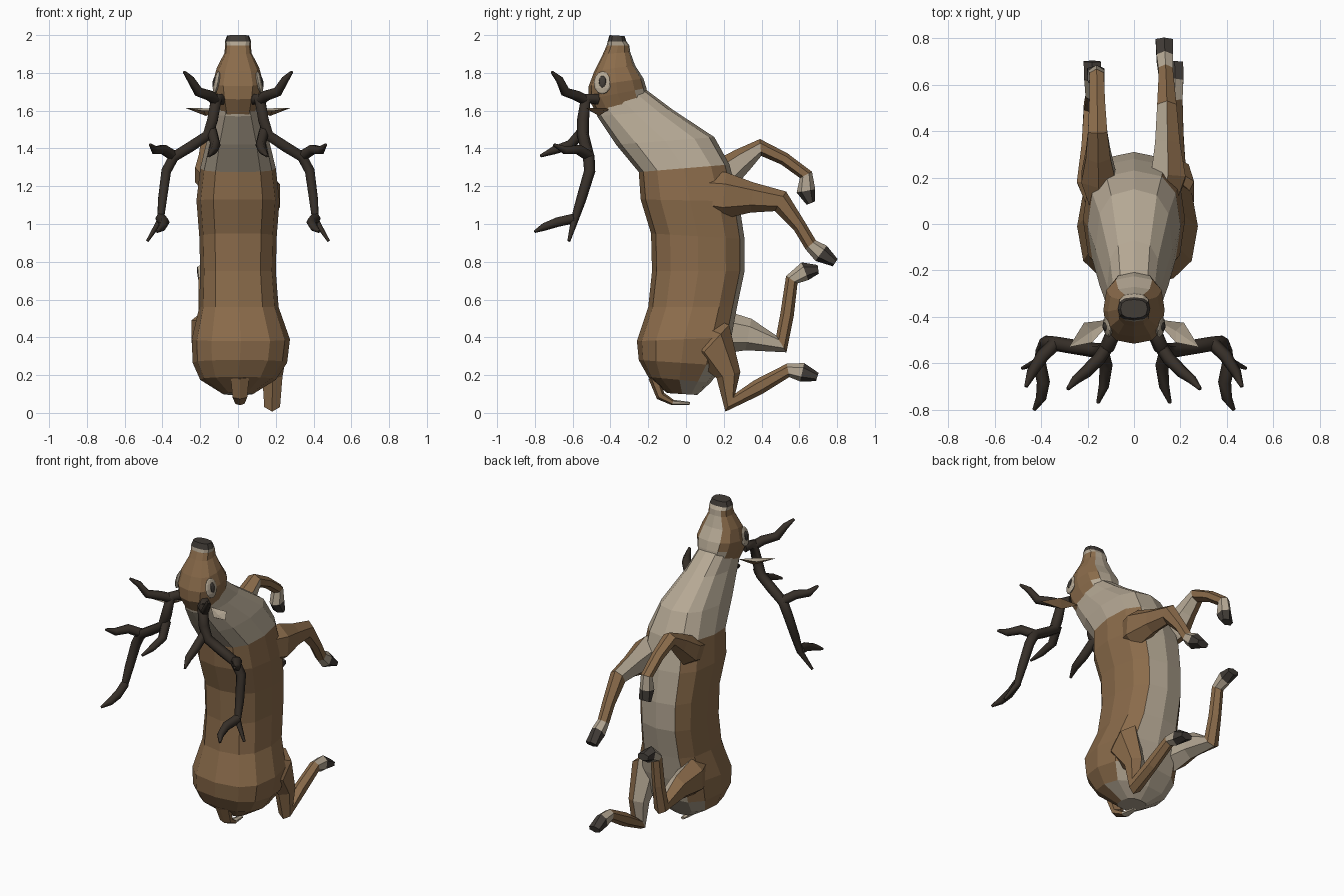
import bpy, bmesh, math
from mathutils import Vector

if "Cube" in bpy.data.objects:
    bpy.data.objects.remove(bpy.data.objects["Cube"])

BROWN, CREAM, HORN, DARK = range(4)
palette = []
for label, col in (("brown coat", (0.255, 0.147, 0.069)), ("cream fur", (0.46, 0.39, 0.295)),
                   ("dark antler", (0.038, 0.029, 0.022)), ("hoof grey", (0.052, 0.044, 0.037))):
    m = bpy.data.materials.new(label)
    m.diffuse_color = (*col, 1)
    m.use_nodes = True
    m.node_tree.nodes["Principled BSDF"].inputs["Base Color"].default_value = m.diffuse_color
    palette.append(m)

X = Vector((1, 0, 0))


def make_object(name, bm):
    bmesh.ops.recalc_face_normals(bm, faces=bm.faces)
    me = bpy.data.meshes.new(name)
    bm.to_mesh(me)
    bm.free()
    for m in palette:
        me.materials.append(m)
    ob = bpy.data.objects.new(name, me)
    bpy.context.collection.objects.link(ob)
    return ob


def loft(name, rings, pick):
    """Skin closed rings; pick(segment, side) gives the colour."""
    bm = bmesh.new()
    vs = [[bm.verts.new(p) for p in r] for r in rings]
    n = len(rings[0])
    for i in range(len(vs) - 1):
        for k in range(n):
            j = (k + 1) % n
            f = bm.faces.new((vs[i][k], vs[i][j], vs[i + 1][j], vs[i + 1][k]))
            f.material_index = pick(i, k)
    bm.faces.new(vs[0]).material_index = pick(0, 0)
    bm.faces.new(vs[-1]).material_index = pick(len(vs) - 2, 0)
    return make_object(name, bm)


def body_ring(yb, zb, yf, zf, w, x=0.0, n=12, p=0.75):
    """Boxy ring between a back point and a belly point, half width w."""
    back, front = Vector((x, yb, zb)), Vector((x, yf, zf))
    c, v = (back + front) / 2, (front - back) / 2
    soft = lambda t: math.copysign(abs(t) ** p, t)
    return [c + v * soft(math.cos(2 * math.pi * k / n)) + X * w * soft(math.sin(2 * math.pi * k / n))
            for k in range(n)]


def limb_rings(pts, widths, depths, n=6):
    """Rings square to a path of points, with half widths and half depths."""
    rings = []
    for i, c in enumerate(pts):
        t = Vector((0, 0, 0))
        if i > 0:
            t += (c - pts[i - 1]).normalized()
        if i < len(pts) - 1:
            t += (pts[i + 1] - c).normalized()
        v = t.cross(X).normalized()
        angles = [2 * math.pi * (k + 0.5) / n for k in range(n)]
        rings.append([c + X * widths[i] * 1.12 * math.cos(a) + v * depths[i] * math.sin(a) for a in angles])
    return rings


# Trunk and neck: back y z, belly y z, half width, sideways shift
trunk = [(-0.10, 0.105, 0.06, 0.095, 0.08), (-0.20, 0.19, 0.13, 0.16, 0.20),
         (-0.25, 0.28, 0.20, 0.25, 0.25, 0.01), (-0.26, 0.38, 0.24, 0.40, 0.26, 0.015),
         (-0.20, 0.56, 0.27, 0.56, 0.21, 0.005), (-0.18, 0.75, 0.31, 0.75, 0.20),
         (-0.185, 0.95, 0.31, 0.92, 0.205), (-0.24, 1.13, 0.28, 1.12, 0.22),
         (-0.25, 1.275, 0.23, 1.315, 0.20), (-0.37, 1.42, 0.15, 1.46, 0.165),
         (-0.47, 1.57, -0.07, 1.605, 0.115), (-0.48, 1.62, -0.21, 1.71, 0.10)]


def trunk_colour(i, k):
    side = min(k, 11 - k)
    if i >= 8:
        return CREAM
    return CREAM if side <= {0: 2, 1: 1}.get(i, 0) else BROWN


loft("trunk", [body_ring(*r) for r in trunk], trunk_colour)

# Head with cream throat, muzzle band and dark nose
head = [(-0.46, 1.56, -0.20, 1.66, 0.095), (-0.515, 1.66, -0.21, 1.72, 0.12),
        (-0.515, 1.73, -0.225, 1.77, 0.132), (-0.485, 1.81, -0.27, 1.84, 0.113),
        (-0.44, 1.90, -0.295, 1.91, 0.072), (-0.42, 1.945, -0.30, 1.945, 0.068),
        (-0.415, 1.965, -0.315, 1.965, 0.07), (-0.405, 2.0, -0.325, 1.995, 0.058)]


def head_colour(i, k):
    side = min(k, 11 - k)
    if i >= 5:
        return DARK if i == 6 else CREAM
    return CREAM if side <= (1 if i < 1 else 0) else BROWN


loft("head", [body_ring(*r) for r in head], head_colour)

# Tail, brown above and cream below
tail_path = [Vector((0.01, y, z)) for y, z in ((-0.17, 0.19), (-0.135, 0.09), (-0.07, 0.055), (0.02, 0.05))]
loft("tail", limb_rings(tail_path, (0.05, 0.04, 0.025, 0.012), (0.03, 0.025, 0.015, 0.008)),
     lambda i, k: CREAM if i == 2 else BROWN)


def leg(name, x0, x1, pale, upper, foot):
    """Upper points are y, z, half depth; the foot has three y, z points; pale lists the cream sides."""
    path = [Vector((x0 + (x1 - x0) * i / 7, q[0], q[1])) for i, q in enumerate(upper + foot)]
    path[0].x *= 0.6
    widths = (0.07, 0.077, 0.055, 0.043, 0.035, 0.032, 0.037, 0.038)
    depths = [q[2] for q in upper] + [0.036, 0.05, 0.023]

    def colour(i, k):
        if i == 6:
            return DARK
        return CREAM if i == 5 or (k in pale and i <= 2) else BROWN

    loft(name, limb_rings(path, widths, depths), colour)


# Legs run from inside the body to the hoof tip
leg("right_front_leg", 0.15, 0.13, (2, 3),
    [(0.02, 1.17, 0.11), (0.20, 1.15, 0.125), (0.35, 1.14, 0.08), (0.50, 1.12, 0.06), (0.60, 0.99, 0.036)],
    [(0.66, 0.89), (0.715, 0.845), (0.79, 0.795)])
leg("left_front_leg", -0.15, -0.165, (5, 0),
    [(0.0, 1.18, 0.09), (0.20, 1.26, 0.09), (0.30, 1.34, 0.065), (0.395, 1.405, 0.045), (0.52, 1.345, 0.034)],
    [(0.635, 1.26), (0.635, 1.175), (0.66, 1.11)])
leg("right_hind_leg", 0.185, 0.175, (2, 3),
    [(0.0, 0.42, 0.13), (0.14, 0.37, 0.13), (0.225, 0.20, 0.065), (0.235, 0.055, 0.055), (0.38, 0.135, 0.042)],
    [(0.54, 0.225), (0.615, 0.215), (0.695, 0.19)])
leg("left_hind_leg", -0.17, -0.18, (4, 5, 0),
    [(0.0, 0.42, 0.13), (0.18, 0.43, 0.12), (0.33, 0.415, 0.085), (0.505, 0.365, 0.052), (0.535, 0.52, 0.036)],
    [(0.56, 0.705), (0.63, 0.75), (0.70, 0.76)])


def ellipsoid(name, loc, size, rot, mat):
    bpy.ops.mesh.primitive_uv_sphere_add(segments=10, ring_count=6, radius=1, location=loc, rotation=rot)
    ob = bpy.context.object
    ob.name = name
    ob.scale = size
    ob.data.materials.append(palette[mat])


def tine(curve, s, r, power, pts):
    """Spline that tapers to a blunt tip."""
    sp = curve.splines.new('POLY')
    sp.points.add(len(pts) - 1)
    for i, (q, (x, y, z)) in enumerate(zip(sp.points, pts)):
        q.co = (x * s, y, z, 1)
        q.radius = r * (1 - (i / (len(pts) - 1)) ** power) + 0.008


for s, label in ((1, "right"), (-1, "left")):
    # Antler: main beam, then fork, brow, inner and outer tines
    cu = bpy.data.curves.new(label + "_antler", 'CURVE')
    cu.dimensions = '3D'
    cu.bevel_depth = 1.0
    cu.bevel_resolution = 1
    cu.use_fill_caps = True
    tine(cu, s, 0.024, 6, [(0.09, -0.47, 1.66), (0.115, -0.53, 1.665), (0.135, -0.545, 1.55),
                           (0.16, -0.545, 1.47), (0.25, -0.53, 1.41), (0.34, -0.515, 1.355),
                           (0.38, -0.51, 1.28), (0.40, -0.555, 1.13), (0.41, -0.59, 1.02), (0.48, -0.62, 0.91)])
    tine(cu, s, 0.021, 3, [(0.41, -0.59, 1.03), (0.39, -0.68, 1.01), (0.40, -0.75, 0.985), (0.43, -0.80, 0.96)])
    tine(cu, s, 0.021, 3, [(0.11, -0.52, 1.65), (0.15, -0.58, 1.68), (0.21, -0.64, 1.70),
                           (0.25, -0.67, 1.765), (0.285, -0.71, 1.805)])
    tine(cu, s, 0.021, 3, [(0.14, -0.54, 1.50), (0.12, -0.61, 1.42), (0.13, -0.70, 1.39), (0.155, -0.77, 1.36)])
    tine(cu, s, 0.021, 3, [(0.34, -0.515, 1.36), (0.395, -0.57, 1.395), (0.44, -0.64, 1.39), (0.465, -0.70, 1.42)])
    cu.materials.append(palette[HORN])
    ob = bpy.data.objects.new(label + "_antler", cu)
    bpy.context.collection.objects.link(ob)
    bpy.ops.object.select_all(action='DESELECT')
    ob.select_set(True)
    bpy.context.view_layer.objects.active = ob
    bpy.ops.object.convert(target='MESH')

    # Eye patch and pupil
    tilt = (0, -0.2 * s, -0.14 * s)
    ellipsoid(label + "_eye_patch", (0.114 * s, -0.442, 1.748), (0.015, 0.047, 0.062), tilt, CREAM)
    ellipsoid(label + "_eye", (0.123 * s, -0.442, 1.753), (0.011, 0.021, 0.033), tilt, DARK)

    # Ear: hollow cream top, brown underside
    bm = bmesh.new()
    rim = [bm.verts.new((x * s, y, z)) for x, y, z in
           ((0.09, -0.41, 1.605), (0.18, -0.51, 1.60), (0.28, -0.53, 1.615), (0.215, -0.425, 1.615))]
    for apex, mat in (((0.18 * s, -0.46, 1.597), CREAM), ((0.17 * s, -0.46, 1.572), BROWN)):
        a = bm.verts.new(apex)
        for k in range(4):
            bm.faces.new((rim[k], rim[(k + 1) % 4], a)).material_index = mat
    make_object(label + "_ear", bm)
